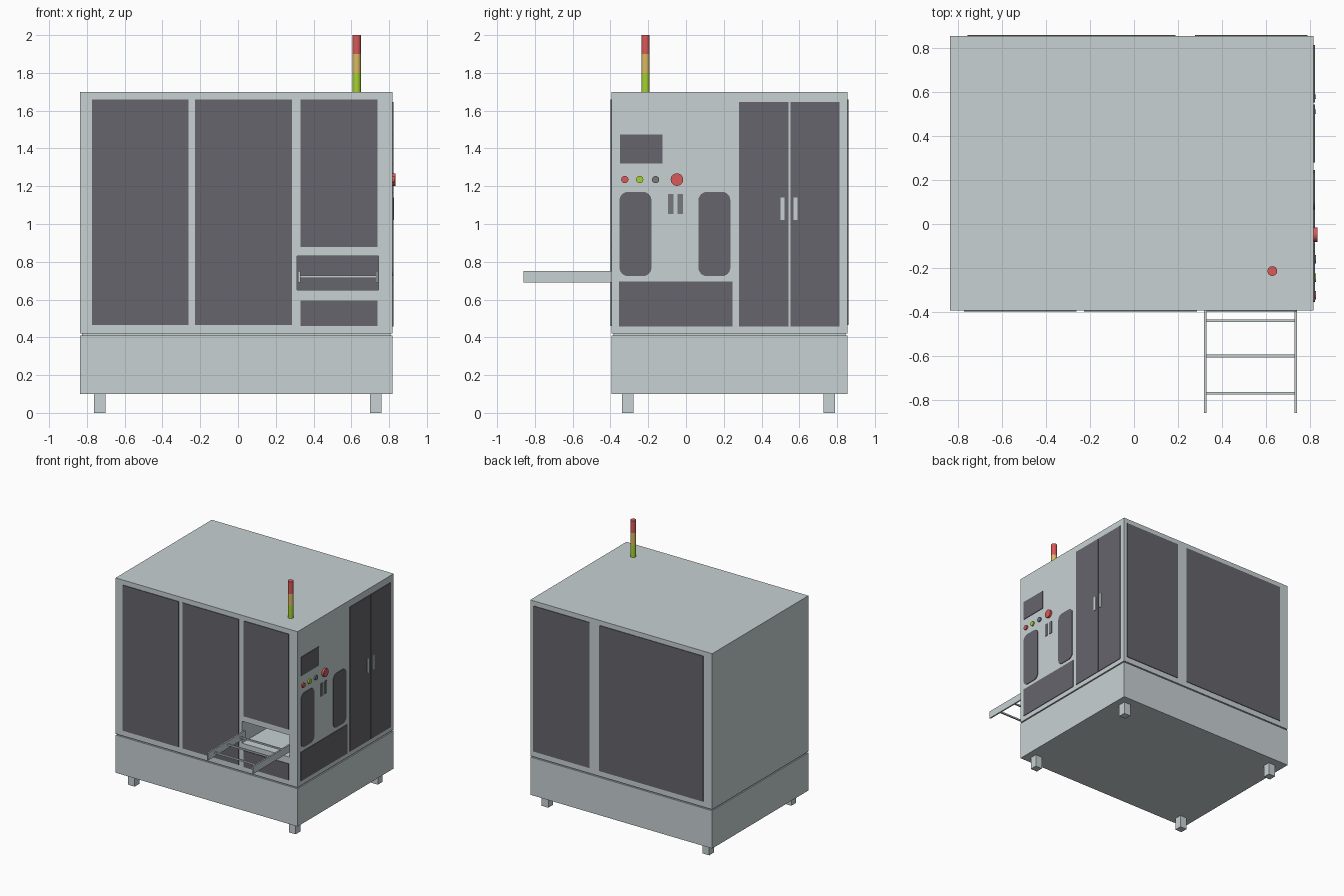
import bpy, bmesh, math
from mathutils import Matrix

if "Cube" in bpy.data.objects:
    bpy.data.objects.remove(bpy.data.objects["Cube"])


def material(name, rgb):
    m = bpy.data.materials.new(name)
    m.diffuse_color = (*rgb, 1)
    m.use_nodes = True
    m.node_tree.nodes["Principled BSDF"].inputs["Base Color"].default_value = m.diffuse_color
    return m


LIGHT = material("light_grey", (0.58, 0.64, 0.65))
DARK = material("dark_glass", (0.13, 0.13, 0.15))
GREY = material("mid_grey", (0.18, 0.19, 0.20))
RED = material("red", (0.70, 0.10, 0.10))
AMBER = material("amber", (0.70, 0.48, 0.12))
GREEN = material("green", (0.38, 0.64, 0.03))


def finish(name, bm, mat):
    me = bpy.data.meshes.new(name)
    bm.to_mesh(me)
    bm.free()
    ob = bpy.data.objects.new(name, me)
    bpy.context.collection.objects.link(ob)
    me.materials.append(mat)
    return ob


def box(name, x, y, z, mat=LIGHT, round_x=0):
    """Box from (min, max) ranges; round_x rounds the edges running along x."""
    bm = bmesh.new()
    bmesh.ops.create_cube(bm, size=1)
    for v in bm.verts:
        v.co = [r[0] + (c + 0.5) * (r[1] - r[0]) for c, r in zip(v.co, (x, y, z))]
    if round_x:
        edges = [e for e in bm.edges if abs(e.verts[0].co.x - e.verts[1].co.x) > 1e-5]
        bmesh.ops.bevel(bm, geom=edges, offset=round_x, segments=6, profile=0.5,
                        affect='EDGES')
    return finish(name, bm, mat)


def cylinder(name, centre, r, length, mat, along_x=False):
    bm = bmesh.new()
    rot = Matrix.Rotation(math.pi / 2, 4, 'Y') if along_x else Matrix()
    bmesh.ops.create_cone(bm, cap_ends=True, segments=32, radius1=r, radius2=r,
                          depth=length, matrix=Matrix.Translation(centre) @ rot)
    ob = finish(name, bm, mat)
    bpy.ops.object.select_all(action='DESELECT')
    bpy.context.view_layer.objects.active = ob
    ob.select_set(True)
    bpy.ops.object.shade_smooth_by_angle()
    return ob


X0, X1, Y0, Y1 = -0.836, 0.817, -0.394, 0.854
T = 0.005  # how far panels stand proud

# Cabinet, base and the recessed seam between them
cabinet = box("cabinet", (X0, X1), (Y0, Y1), (0.42, 1.70))
box("base", (X0, X1), (Y0, Y1), (0.10, 0.41))
box("seam", (X0 + 0.01, X1 - 0.01), (Y0 + 0.01, Y1 - 0.01), (0.405, 0.425))

# Feet
for x in (-0.763, 0.699):
    for y in (-0.338, 0.728):
        box("foot", (x, x + 0.061), (y, y + 0.061), (0, 0.105))

# Conveyor opening cut in the front, with a dark end wall
cutter = box("opening_cutter", (0.312, 0.743), (Y0 - 0.05, 0.1), (0.65, 0.83))
cutter.hide_render = True
cutter.display_type = 'WIRE'
cut = cabinet.modifiers.new("opening", 'BOOLEAN')
cut.operation = 'DIFFERENCE'
cut.solver = 'EXACT'
cut.object = cutter
box("opening_end_wall", (0.312, 0.743), (0.09, 0.105), (0.65, 0.83), DARK)

# Front panels
for name, x, z in (("front_door_left", (-0.772, -0.262), (0.465, 1.66)),
                   ("front_door_middle", (-0.227, 0.286), (0.465, 1.66)),
                   ("front_window", (0.33, 0.738), (0.877, 1.66)),
                   ("front_lower_panel", (0.33, 0.738), (0.46, 0.595))):
    box(name, x, (Y0 - T, Y0 + T), z, DARK)

# Back panels
for name, x in (("back_door_wide", (-0.757, 0.188)), ("back_door_narrow", (0.277, 0.788))):
    box(name, x, (Y1 - T, Y1 + T), (0.465, 1.66), DARK)

# Right side panels: y range, z range, corner radius
for name, y, z, r in (("screen", (-0.35, -0.124), (1.32, 1.475), 0),
                      ("side_window_front", (-0.352, -0.183), (0.724, 1.17), 0.045),
                      ("side_window_rear", (0.066, 0.235), (0.724, 1.17), 0.045),
                      ("side_lower_panel", (-0.354, 0.246), (0.458, 0.695), 0),
                      ("side_door_front", (0.28, 0.543), (0.458, 1.645), 0),
                      ("side_door_rear", (0.552, 0.813), (0.458, 1.645), 0)):
    box(name, (X1 - T, X1 + T), y, z, DARK, r)

# Switch slots and door handles
for y in (-0.095, -0.045):
    box("switch_slot", (X1 - T, X1 + T), (y, y + 0.029), (1.054, 1.16), GREY)
for y in (0.50, 0.569):
    box("door_handle", (X1, X1 + 0.010), (y, y + 0.021), (1.02, 1.14))

# Push buttons and emergency stop
for name, y, r, h, mat in (("red_button", -0.324, 0.019, 0.011, RED),
                           ("green_button", -0.245, 0.019, 0.011, GREEN),
                           ("grey_button", -0.161, 0.019, 0.011, GREY),
                           ("emergency_stop", -0.048, 0.033, 0.017, RED)):
    cylinder(name, (X1 + h / 2 - 0.002, y, 1.235), r, h + 0.004, mat, True)

# Conveyor rails and cross bars
for x in (0.318, 0.730):
    box("conveyor_rail", (x, x + 0.012), (-0.859, Y0 + 0.02), (0.69, 0.75))
for y in (-0.44, -0.60, -0.77):
    box("conveyor_cross_bar", (0.325, 0.735), (y - 0.006, y + 0.006), (0.715, 0.727))

# Signal tower
for i, (name, mat) in enumerate((("green_lamp", GREEN), ("amber_lamp", AMBER),
                                 ("red_lamp", RED))):
    cylinder(name, (0.629, -0.214, 1.75 + 0.1 * i), 0.022, 0.1, mat)
